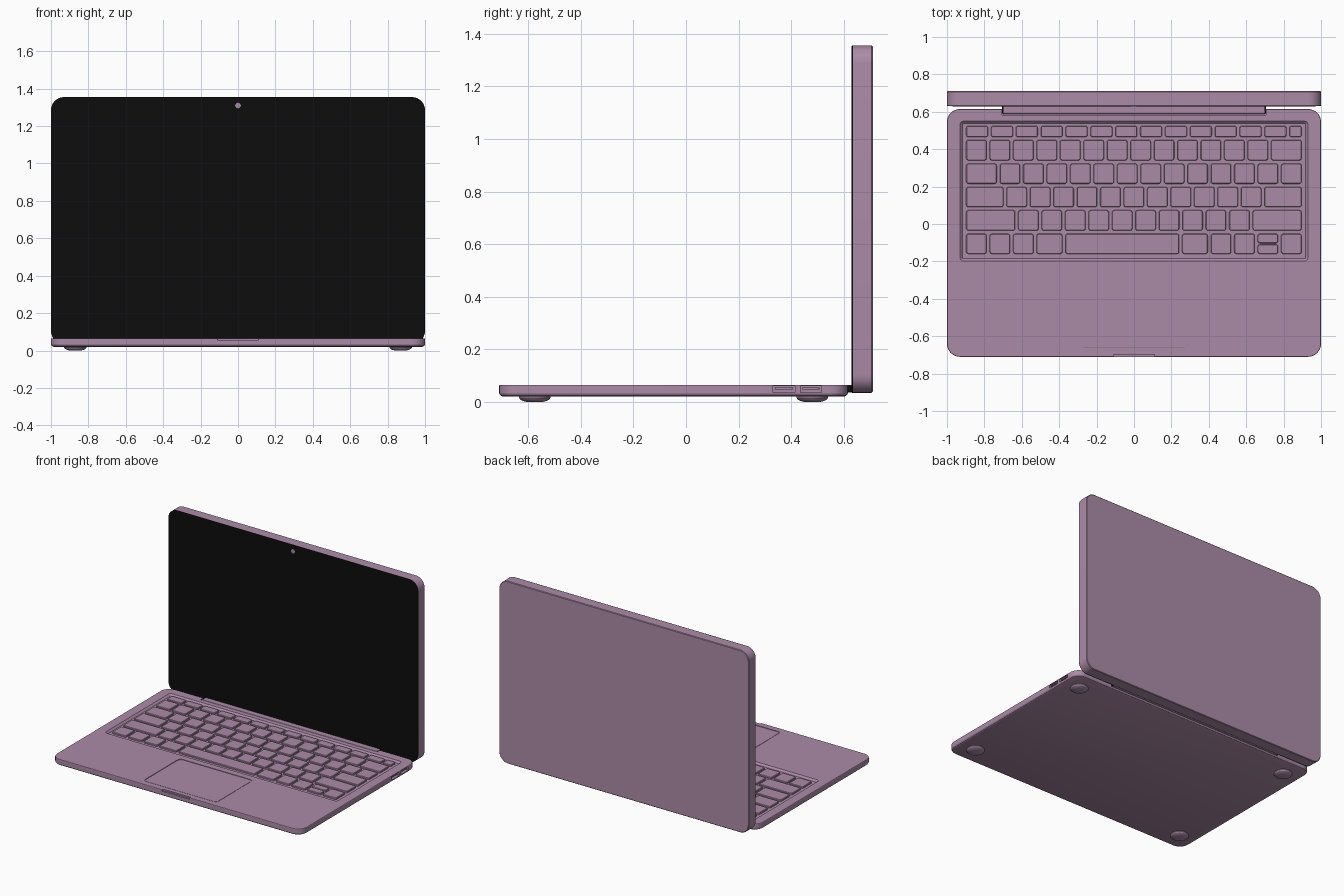
import bpy, bmesh
from math import sin, cos, pi, radians
from mathutils import Matrix

if "Cube" in bpy.data.objects:
    bpy.data.objects.remove(bpy.data.objects["Cube"])


def material(name, rgb):
    m = bpy.data.materials.new(name)
    m.diffuse_color = (*rgb, 1)
    m.use_nodes = True
    m.node_tree.nodes["Principled BSDF"].inputs["Base Color"].default_value = m.diffuse_color
    return m


MAUVE = material("mauve", (0.41, 0.26, 0.39))
BLACK = material("black", (0.004, 0.004, 0.004))
UPRIGHT = Matrix.Rotation(radians(90), 4, 'X')      # (x, y, z) -> (x, -z, y)


def outline(cx, cy, hx, hy, r, seg):
    """Rounded rectangle as a list of points."""
    pts = []
    for k, (sx, sy) in enumerate(((1, 1), (-1, 1), (-1, -1), (1, -1))):
        for i in range(seg + 1):
            a = (k + i / seg) * pi / 2
            pts.append((cx + sx * (hx - r) + r * cos(a), cy + sy * (hy - r) + r * sin(a)))
    return pts


def add_slab(bm, box, r, rings, seg=8):
    """Loft a rounded box (x0, x1, y0, y1) through rings of (z, inset)."""
    x0, x1, y0, y1 = box
    loops = []
    for z, inset in rings:
        pts = outline((x0 + x1) / 2, (y0 + y1) / 2, (x1 - x0) / 2 - inset,
                      (y1 - y0) / 2 - inset, max(r - inset, 0.001), seg)
        loops.append([bm.verts.new((x, y, z)) for x, y in pts])
    n = len(loops[0])
    for a, b in zip(loops, loops[1:]):
        for i in range(n):
            bm.faces.new((a[i], a[(i + 1) % n], b[(i + 1) % n], b[i]))
    bm.faces.new(loops[0][::-1])
    bm.faces.new(loops[-1])


def finish(bm, name, mat, matrix=None):
    bmesh.ops.remove_doubles(bm, verts=bm.verts, dist=1e-5)
    if matrix:
        bm.transform(matrix)
    bmesh.ops.recalc_face_normals(bm, faces=bm.faces)
    me = bpy.data.meshes.new(name)
    bm.to_mesh(me)
    bm.free()
    ob = bpy.data.objects.new(name, me)
    bpy.context.collection.objects.link(ob)
    me.materials.append(mat)
    return ob


def slab(name, box, r, rings, mat=MAUVE, matrix=None, seg=8):
    bm = bmesh.new()
    add_slab(bm, box, r, rings, seg)
    return finish(bm, name, mat, matrix)


def activate(ob):
    bpy.ops.object.select_all(action='DESELECT')
    ob.select_set(True)
    bpy.context.view_layer.objects.active = ob


def cut(target, box, r, rings):
    """Subtract a rounded slab and discard the cutter."""
    cutter = slab("cutter", box, r, rings, seg=4)
    cutter.hide_render = True
    mod = target.modifiers.new("cut", 'BOOLEAN')
    mod.operation, mod.solver, mod.object = 'DIFFERENCE', 'EXACT', cutter
    activate(target)
    bpy.ops.object.modifier_apply(modifier=mod.name)
    bpy.data.objects.remove(cutter)


# Base body with keyboard well, trackpad, thumb notch, hinge slot and ports
TOP = 0.065
base = slab("base", (-1, 1, -0.71, 0.615), 0.07,
            [(0.02, 0.014), (0.024, 0.005), (0.032, 0), (0.062, 0), (TOP, 0.002)])
cut(base, (-0.932, 0.932, -0.2, 0.552), 0.02, [(0.052, 0.015), (TOP, 0.002), (0.08, 0.002)])
cut(base, (-0.295, 0.295, -0.665, -0.245), 0.025, [(0.061, 0), (0.08, 0)])
cut(base, (-0.11, 0.11, -0.73, -0.697), 0.006, [(0.055, 0), (0.08, 0)])
cut(base, (-0.708, 0.708, 0.583, 0.7), 0.004, [(0.034, 0), (0.08, 0)])
PORTS = ((0.33, 0.415), (0.435, 0.515))
for y0, y1 in PORTS:
    cut(base, (0.96, 1.05, y0, y1), 0.002, [(0.036, 0), (0.061, 0)])

# Port tongues
for i, (y0, y1) in enumerate(PORTS):
    slab(f"port_tongue_{i + 1}", (0.955, 0.994, y0 + 0.008, y1 - 0.008), 0.002,
         [(0.048, 0), (0.055, 0)], seg=2)

# Trackpad plate
slab("trackpad", (-0.289, 0.289, -0.659, -0.251), 0.02, [(0.058, 0), (0.063, 0), (0.0635, 0.001)])

# Keys: row bottom, row top, key widths in units
rows = [
    (0.464, 0.525, [1.06] * 13 + [0.65]),
    (0.340, 0.450, [1] * 13 + [1.43]),
    (0.215, 0.323, [1.43] + [1] * 13),
    (0.090, 0.198, [1.715] + [1] * 11 + [1.715]),
    (-0.035, 0.074, [2.215] + [1] * 10 + [2.215]),
    (-0.160, -0.052, [1, 1, 1, 1.23, 4.98, 1.22, 1, 1, 1, 1]),
]
GAP = 0.016
keys = bmesh.new()
for r, (y0, y1, widths) in enumerate(rows):
    unit = 1.809 / sum(widths)
    x = -0.897
    for k, w in enumerate(widths):
        spans = [(y0, y1)]
        if r == 5 and k == 8:                        # stacked half-height keys
            mid = (y0 + y1) / 2
            spans = [(y0, mid - 0.003), (mid + 0.003, y1)]
        for a, b in spans:
            add_slab(keys, (x, x + w * unit - GAP, a, b), 0.012,
                     [(0.050, 0), (0.061, 0), (0.064, 0.003)], seg=3)
        x += w * unit
keys = finish(keys, "keys", MAUVE)

# Rubber feet
for i, (x, y) in enumerate([(sx * 0.87, y) for sx in (-1, 1) for y in (-0.575, 0.48)]):
    slab(f"foot_{i + 1}", (x - 0.06, x + 0.06, y - 0.06, y + 0.06), 0.06,
         [(0, 0.03), (0.003, 0.017), (0.009, 0.005), (0.016, 0), (0.024, 0)])

# Hinge bar with a dark core showing at its ends
slab("hinge", (-0.7, 0.7, 0.587, 0.64), 0.004, [(0.036, 0.003), (0.04, 0), (0.061, 0), (0.064, 0.003)])
slab("hinge_core", (-0.705, 0.705, 0.59, 0.638), 0.004, [(0.038, 0), (0.062, 0)], BLACK)

# Lid shell, screen glass, display panel and camera (built flat, then stood up)
lid_box = (-1, 1, 0.035, 1.355)
slab("lid", lid_box, 0.07, [(-0.71, 0.004), (-0.706, 0), (-0.634, 0)], MAUVE, UPRIGHT)
slab("screen_glass", lid_box, 0.07, [(-0.634, 0), (-0.631, 0), (-0.63, 0.002)], BLACK, UPRIGHT)
slab("display", (-0.97, 0.97, 0.11, 1.265), 0.01, [(-0.632, 0), (-0.6295, 0)], BLACK, UPRIGHT)
slab("camera", (-0.015, 0.015, 1.295, 1.325), 0.015, [(-0.632, 0), (-0.629, 0)], MAUVE, UPRIGHT)

# Smooth rounded corners, keep crisp edges
for ob in list(bpy.context.collection.objects):
    activate(ob)
    bpy.ops.object.shade_smooth_by_angle(angle=radians(25))
